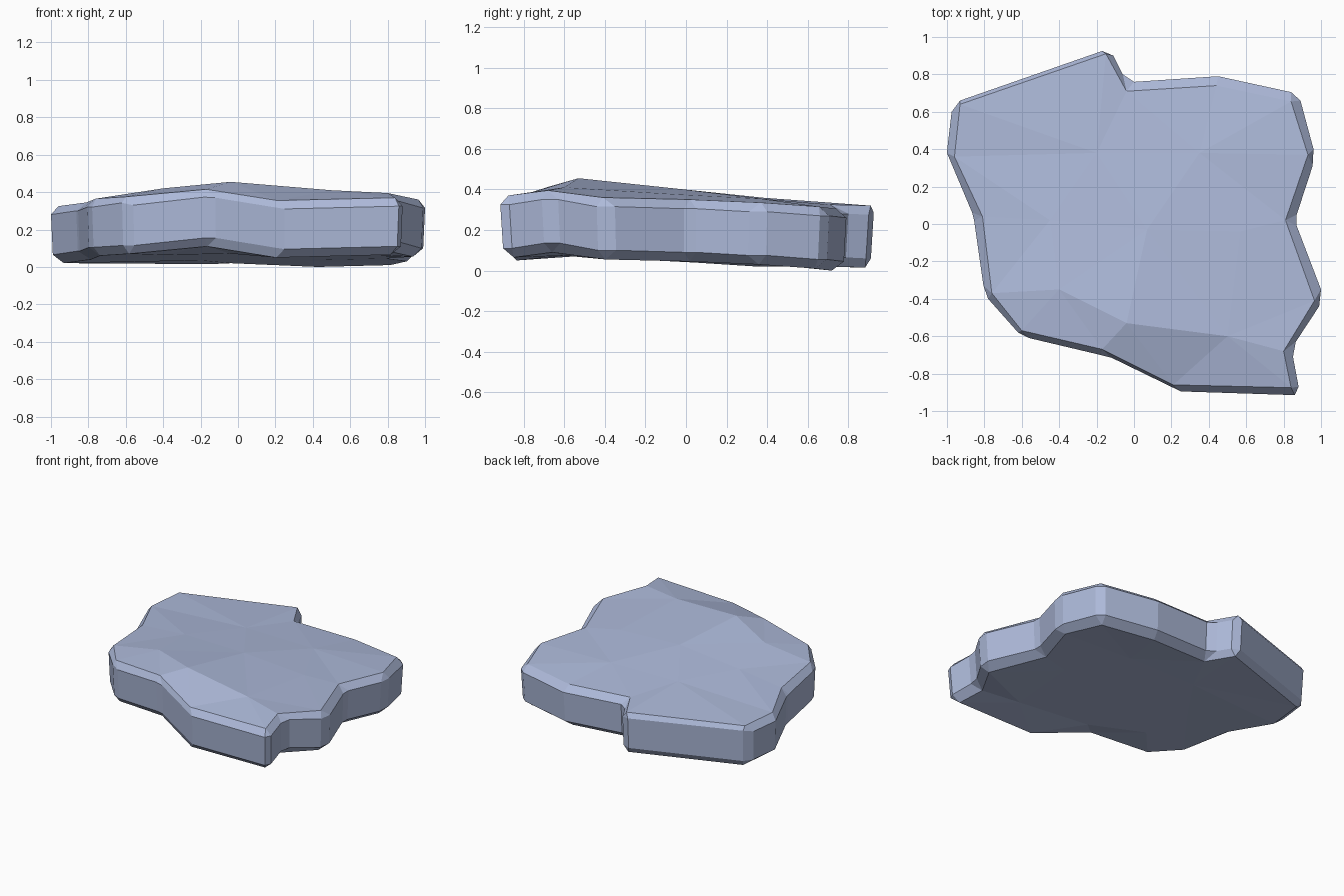
import bpy
import bmesh
from mathutils import Vector
from mathutils.geometry import delaunay_2d_cdt

if "Cube" in bpy.data.objects:
    bpy.data.objects.remove(bpy.data.objects["Cube"])

# Rim of the top face, clockwise: x, y, z
RIM = [(-.93, .64, .33), (-.15, .91, .325), (-.04, .71, .33), (.44, .74, .31),
       (.84, .655, .32), (.93, .37, .34), (.81, .02, .355), (.965, -.41, .365),
       (.80, -.68, .40), (.84, -.875, .375), (.21, -.86, .36), (-.17, -.67, .42),
       (-.60, -.57, .38), (-.76, -.37, .37), (-.81, .04, .35), (-.96, .36, .33)]

# Wall outline: one or two points for every rim corner (two = cut corner)
WALL = [[(-.975, .60), (-.93, .66)], [(-.17, .925), (-.11, .90)],
        [(-.06, .80), (0, .76)], [(.45, .79)], [(.84, .705), (.89, .66)],
        [(.96, .40), (.955, .31)], [(.87, .05), (.87, -.01)],
        [(1, -.35), (.99, -.44)], [(.865, -.63), (.85, -.71)],
        [(.88, -.87), (.86, -.915)], [(.25, -.895)],
        [(-.12, -.715), (-.18, -.70)], [(-.56, -.61), (-.62, -.58)],
        [(-.78, -.40), (-.805, -.33)], [(-.855, .02), (-.865, .06)],
        [(-1, .38), (-.995, .43)]]

# Bumps inside the top face, and the crease that runs across it
BUMPS = [(-.40, -.35, .425), (-.04, -.53, .46), (.50, -.60, .415),
         (.07, -.03, .407), (.57, -.04, .38), (-.45, .02, .385),
         (.35, .38, .358), (-.20, .38, .364)]
N = len(RIM)
CREASES = [(13, N), (N, N + 1), (N + 1, N + 2), (N + 2, 7), (N + 2, 9),
           (N, 11), (N + 1, 11), (N + 1, N + 3), (N + 3, N + 4)]
THICK = .305

bm = bmesh.new()


def cap(rim, inner):
    """Fill a concave rim with faceted triangles through the inner points."""
    verts = rim + inner
    edges = [(i, (i + 1) % N) for i in range(N)] + CREASES
    pts, _, faces, orig, _, _ = delaunay_2d_cdt(
        [v.co.xy for v in verts], edges, [], 1, 1e-5)
    for f in faces:
        ids = [orig[i][0] for i in f]
        if len(set(ids)) == 3:
            bm.faces.new([verts[i] for i in ids])


def chamfer(rim, outer):
    """Join a rim to its outline: triangles at cut corners, quads between."""
    for i in range(N):
        j = (i + 1) % N
        if len(outer[i]) == 2:
            bm.faces.new((rim[i], outer[i][0], outer[i][1]))
        bm.faces.new((rim[i], outer[i][-1], outer[j][0], rim[j]))


# Rings from top to bottom
top = [bm.verts.new(p) for p in RIM]
upper, lower = [], []
for (x, y, z), group in zip(RIM, WALL):
    up, low = [], []
    for a, b in group:
        drop = min(.045, .01 + (Vector((a, b)) - Vector((x, y))).length)
        up.append(bm.verts.new((a, b, z - drop)))
        low.append(bm.verts.new((a * .99, b * .985, z - THICK + .045)))
    upper.append(up)
    lower.append(low)
base = [bm.verts.new((x * .97, y * .97, z - THICK)) for x, y, z in RIM]

# Top, bottom and chamfers
cap(top, [bm.verts.new(p) for p in BUMPS])
cap(base, [bm.verts.new((x, y, .055 - .04 * y)) for x, y, z in BUMPS])
chamfer(top, upper)
chamfer(base, lower)

# Side wall
up = [v for g in upper for v in g]
low = [v for g in lower for v in g]
for i in range(len(up)):
    j = (i + 1) % len(up)
    bm.faces.new((up[i], up[j], low[j], low[i]))

# Stand the slab on the ground
floor = min(v.co.z for v in bm.verts)
for v in bm.verts:
    v.co.z -= floor
bmesh.ops.recalc_face_normals(bm, faces=bm.faces)

mesh = bpy.data.meshes.new("rock_slab")
bm.to_mesh(mesh)
bm.free()
mat = bpy.data.materials.new("blue grey stone")
mat.diffuse_color = (.42, .49, .70, 1)
mat.use_nodes = True
mat.node_tree.nodes["Principled BSDF"].inputs["Base Color"].default_value = mat.diffuse_color
mesh.materials.append(mat)
bpy.context.collection.objects.link(bpy.data.objects.new("rock_slab", mesh))
